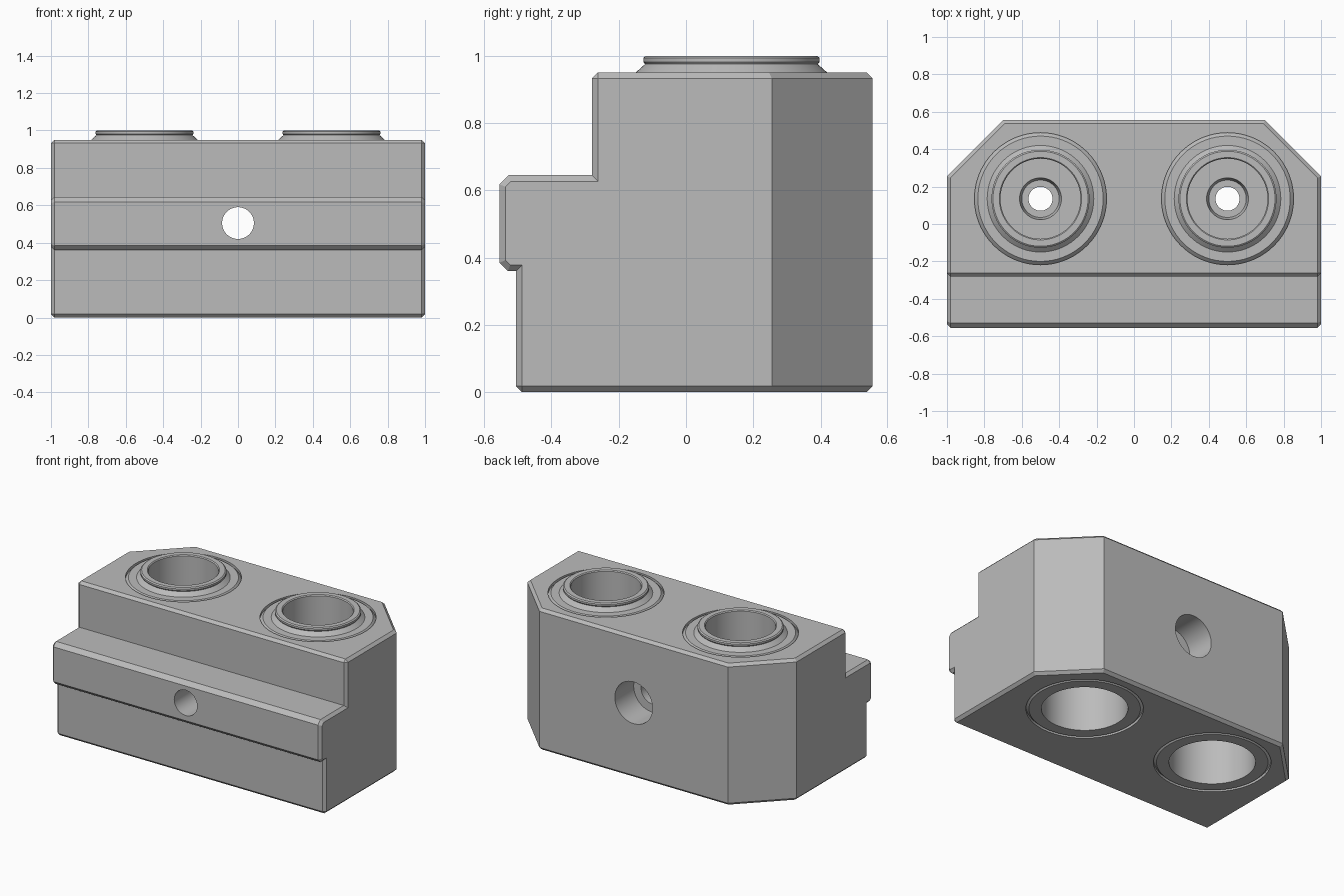
import bpy, bmesh, math
from mathutils import Matrix, Vector

cube = bpy.data.objects.get("Cube")
if cube:
    bpy.data.objects.remove(cube, do_unlink=True)

metal = bpy.data.materials.new("Machined grey")
metal.use_nodes = True
GREY = (0.5, 0.5, 0.5, 1)
metal.diffuse_color = GREY
metal.node_tree.nodes["Principled BSDF"].inputs["Base Color"].default_value = GREY

BORE_Y = 0.135      # bore centre line
HOLE_Z = 0.505      # cross hole height
TOP = 0.95          # top face of the block


def finish(bm, name):
    bmesh.ops.recalc_face_normals(bm, faces=bm.faces)
    mesh = bpy.data.meshes.new(name)
    bm.to_mesh(mesh)
    bm.free()
    mesh.materials.append(metal)
    obj = bpy.data.objects.new(name, mesh)
    bpy.context.collection.objects.link(obj)
    return obj


def lathe(name, profile, matrix, steps=72):
    """Spin an (r, z) profile around z, then place it."""
    bm = bmesh.new()
    verts = [bm.verts.new((r, 0, z)) for r, z in profile]
    edges = [bm.edges.new(pair) for pair in zip(verts, verts[1:])]
    bmesh.ops.spin(bm, geom=verts + edges, cent=(0, 0, 0), axis=(0, 0, 1),
                   angle=2 * math.pi, steps=steps)
    bmesh.ops.remove_doubles(bm, verts=bm.verts, dist=1e-4)
    bmesh.ops.transform(bm, matrix=matrix, verts=bm.verts)
    return finish(bm, name)


def activate(obj):
    bpy.ops.object.select_all(action='DESELECT')
    obj.select_set(True)
    bpy.context.view_layer.objects.active = obj


def cut(target, cutter):
    cutter.hide_render = True
    mod = target.modifiers.new("cut", 'BOOLEAN')
    mod.operation, mod.solver, mod.object = 'DIFFERENCE', 'EXACT', cutter
    activate(target)
    bpy.ops.object.modifier_apply(modifier=mod.name)
    bpy.data.objects.remove(cutter, do_unlink=True)


# Block: stepped side outline with a front lip, extruded across the width
outline = [(-0.505, 0), (-0.505, 0.36), (-0.53, 0.36), (-0.555, 0.385),
           (-0.555, 0.618), (-0.528, 0.645), (-0.28, 0.645), (-0.28, TOP),
           (0.555, TOP), (0.555, 0)]
bm = bmesh.new()
side = bm.faces.new([bm.verts.new((-1, y, z)) for y, z in outline])
ext = bmesh.ops.extrude_face_region(bm, geom=[side])
bmesh.ops.translate(bm, vec=(2, 0, 0),
                    verts=[g for g in ext["geom"] if isinstance(g, bmesh.types.BMVert)])
# Slanted rear corners
for s in (-1, 1):
    res = bmesh.ops.bisect_plane(bm, geom=bm.verts[:] + bm.edges[:] + bm.faces[:],
                                 plane_co=(s, 0.255, 0), plane_no=Vector((s, 1, 0)).normalized(),
                                 clear_outer=True)
    rim = [g for g in res["geom_cut"] if isinstance(g, bmesh.types.BMEdge)]
    bmesh.ops.holes_fill(bm, edges=rim)
bmesh.ops.recalc_face_normals(bm, faces=bm.faces)
# Chamfer every square outer edge
square = [e for e in bm.edges if e.is_manifold and e.calc_face_angle_signed() > 1.2]
bmesh.ops.bevel(bm, geom=square, offset=0.018, segments=1, affect='EDGES',
                clamp_overlap=False)
block = finish(bm, "block")

# Stepped vertical bores and ring grooves
bore = [(0, -0.1), (0.26, -0.1), (0.26, 0.42), (0.064, 0.42), (0.064, 0.5),
        (0.1, 0.5), (0.112, 0.55), (0.214, 0.55), (0.214, 1.1), (0, 1.1)]
groove = [(0.353, 0.932), (0.353, 0.97), (0.335, 0.97), (0.335, TOP), (0.353, 0.932)]
collar = [(0.214, TOP), (0.214, 0.994), (0.22, 1.0), (0.254, 1.0), (0.262, 0.994),
          (0.262, 0.982), (0.257, 0.975), (0.285, TOP)]
collars = []
for s, label in ((1, "left"), (-1, "right")):
    place = Matrix.Translation((s * 0.5, BORE_Y, 0))
    cut(block, lathe("bore_cutter", bore, place))
    cut(block, lathe("top_groove_cutter", groove, place))
    flipped = [(r, TOP - z) for r, z in groove]
    cut(block, lathe("bottom_groove_cutter", flipped, place))
    collars.append(lathe(label + "_collar", collar, place))

# Cross hole with a rear counterbore
hole = [(0, -1), (0.085, -1), (0.085, 0.355), (0.14, 0.355), (0.14, 1), (0, 1)]
turn = Matrix.Translation((0, 0, HOLE_Z)) @ Matrix.Rotation(-math.pi / 2, 4, 'X')
cut(block, lathe("cross_hole_cutter", hole, turn))

for obj in [block] + collars:
    activate(obj)
    bpy.ops.object.shade_smooth_by_angle(angle=math.radians(25))
